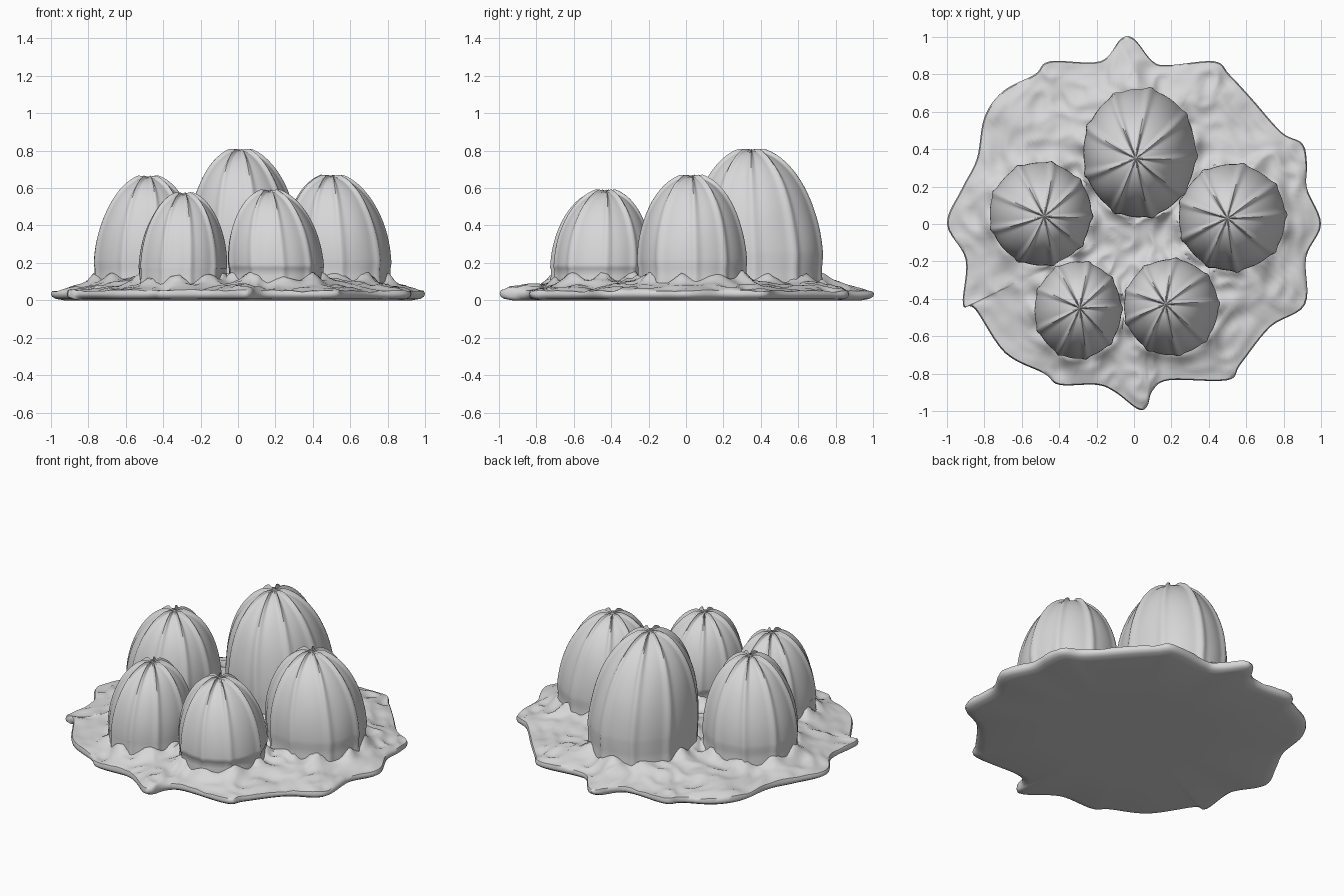
import bpy, bmesh, math, random
from mathutils import Vector, noise

if "Cube" in bpy.data.objects:
    bpy.data.objects.remove(bpy.data.objects["Cube"])

random.seed(4)
clay = bpy.data.materials.new("grey_clay")
clay.diffuse_color = (0.68, 0.68, 0.68, 1)
clay.use_nodes = True
clay.node_tree.nodes["Principled BSDF"].inputs["Base Color"].default_value = clay.diffuse_color

# centre x, centre y, radius x, radius y, height, peak x, peak y
DOMES = {
    "dome_back": (0.03, 0.38, 0.31, 0.355, 0.80, 0.01, 0.35),
    "dome_left": (-0.50, 0.055, 0.28, 0.285, 0.655, -0.48, 0.04),
    "dome_right": (0.525, 0.035, 0.295, 0.295, 0.66, 0.50, 0.03),
    "dome_front_left": (-0.30, -0.46, 0.24, 0.268, 0.565, -0.29, -0.45),
    "dome_front_right": (0.20, -0.445, 0.26, 0.265, 0.58, 0.17, -0.43),
}

OUTLINE = [
    (1, 0), (.925, .19), (.925, .32), (.90, .43), (.79, .49), (.63, .67),
    (.51, .80), (.43, .87), (.19, .85), (.10, .87), (0, .99), (-.07, .99),
    (-.18, .87), (-.45, .87), (-.53, .80), (-.70, .71), (-.80, .57),
    (-.84, .35), (-.92, .19), (-1, 0), (-.90, -.19), (-.915, -.43),
    (-.85, -.455), (-.69, -.69), (-.48, -.80), (-.40, -.86), (-.20, -.86),
    (-.10, -.90), (.02, -.99), (.07, -.975), (.10, -.89), (.19, -.835),
    (.50, -.835), (.57, -.75), (.73, -.55), (.915, -.43), (.92, -.18),
]


def loft(name, rings, start=None, end=None):
    """Skin a stack of closed rings, closing each end with a fan to a point."""
    bm = bmesh.new()
    loops = [[bm.verts.new(p) for p in ring] for ring in rings]
    n = len(loops[0])
    for a, b in zip(loops, loops[1:]):
        for i in range(n):
            j = (i + 1) % n
            bm.faces.new((a[i], a[j], b[j], b[i]))
    for loop, tip in ((loops[0], start), (loops[-1], end)):
        if tip:
            v = bm.verts.new(tip)
            for i in range(n):
                bm.faces.new((loop[i], loop[(i + 1) % n], v))
    bmesh.ops.recalc_face_normals(bm, faces=bm.faces)
    mesh = bpy.data.meshes.new(name)
    bm.to_mesh(mesh)
    bm.free()
    mesh.materials.append(clay)
    obj = bpy.data.objects.new(name, mesh)
    bpy.context.collection.objects.link(obj)
    bpy.context.view_layer.objects.active = obj
    obj.select_set(True)
    bpy.ops.object.shade_smooth_by_angle(angle=math.radians(50))
    obj.select_set(False)


def make_dome(name, cx, cy, rx, ry, h, px, py):
    """Ribbed egg-shaped dome with a small knob where the ribs meet."""
    ribs, n = 9, 144
    spring = 0.3 * h          # widest level
    angles = [(k + random.uniform(-.13, .13)) * math.tau / ribs for k in range(ribs)]
    levels = [(0.03, 1.0), (0.09, 1.0), (0.13, .985), (0.17, .985)]
    for k in range(31):
        t = k / 31 * math.pi / 2
        levels.append((spring + (h - spring) * math.sin(t), math.cos(t)))
    rings = []
    for z, f in levels:
        u = max(0, (z - spring) / (h - spring))
        ox, oy = cx + (px - cx) * u, cy + (py - cy) * u
        ring = []
        for i in range(n):
            a = math.tau * i / n
            d = min(abs((a - b + math.pi) % math.tau - math.pi) for b in angles)
            rib = math.exp(-(d / 0.075) ** 2)
            wob = 0.012 * noise.noise(Vector((math.cos(a) * 2 + cx * 9, math.sin(a) * 2, z * 4)))
            r = f * (0.965 + 0.045 * rib) + wob * min(1, f * 2)
            lift = 0.022 * rib * u * u * min(1, f * 5)
            ring.append((ox + rx * r * math.cos(a), oy + ry * r * math.sin(a), z + lift))
        rings.append(ring)
    loft(name, rings, (cx, cy, 0.03), (px, py, h + 0.008))


for name, spec in DOMES.items():
    make_dome(name, *spec)


def ground_height(x, y, s):
    """Lumpy puddle surface, rising in a skirt around each dome."""
    z = 0.05 + 0.04 * min(1, (1 - s) / 0.25)
    fade = min(1, (1 - s) / 0.06 + 0.3)
    z += fade * 0.018 * noise.noise(Vector((x * 5, y * 5, 1.3)))
    z += fade * 0.018 * (0.5 - abs(noise.noise(Vector((x * 9, y * 9, 4.1)))) * 2)
    skirt = 0
    for cx, cy, rx, ry, *_ in DOMES.values():
        d = math.hypot((x - cx) / rx, (y - cy) / ry) - 1
        a = math.atan2(y - cy, x - cx)
        ripple = 0.035 + 0.02 * math.sin(9 * a + cx * 7)
        skirt = max(skirt, ripple * math.exp(-max(0, d) / 0.13))
    return z + skirt * fade


# Smooth closed curve through the outline points
SUB, N = 6, len(OUTLINE)
rim = []
for i in range(N):
    p0, p1, p2, p3 = (Vector(OUTLINE[(i + k) % N]) for k in (-1, 0, 1, 2))
    for k in range(SUB):
        t = k / SUB
        rim.append(p1 + (p2 - p0) * t / 2
                   + (2 * p0 - 5 * p1 + 4 * p2 - p3) * t * t / 2
                   + (3 * p1 - p0 - 3 * p2 + p3) * t ** 3 / 2)

# Puddle base: flat underside, rounded lip, lumpy top
base_rings = [[(p.x * s, p.y * s, z) for p in rim]
              for s, z in ((0.5, 0), (0.93, 0), (0.975, 0.008), (0.995, 0.02), (1, 0.035))]
for k in range(60):
    s = 0.993 - 0.973 * k / 59
    base_rings.append([(p.x * s, p.y * s, ground_height(p.x * s, p.y * s, s)) for p in rim])
loft("puddle_base", base_rings, (0, 0, 0), (0, 0, ground_height(0, 0, 0)))
